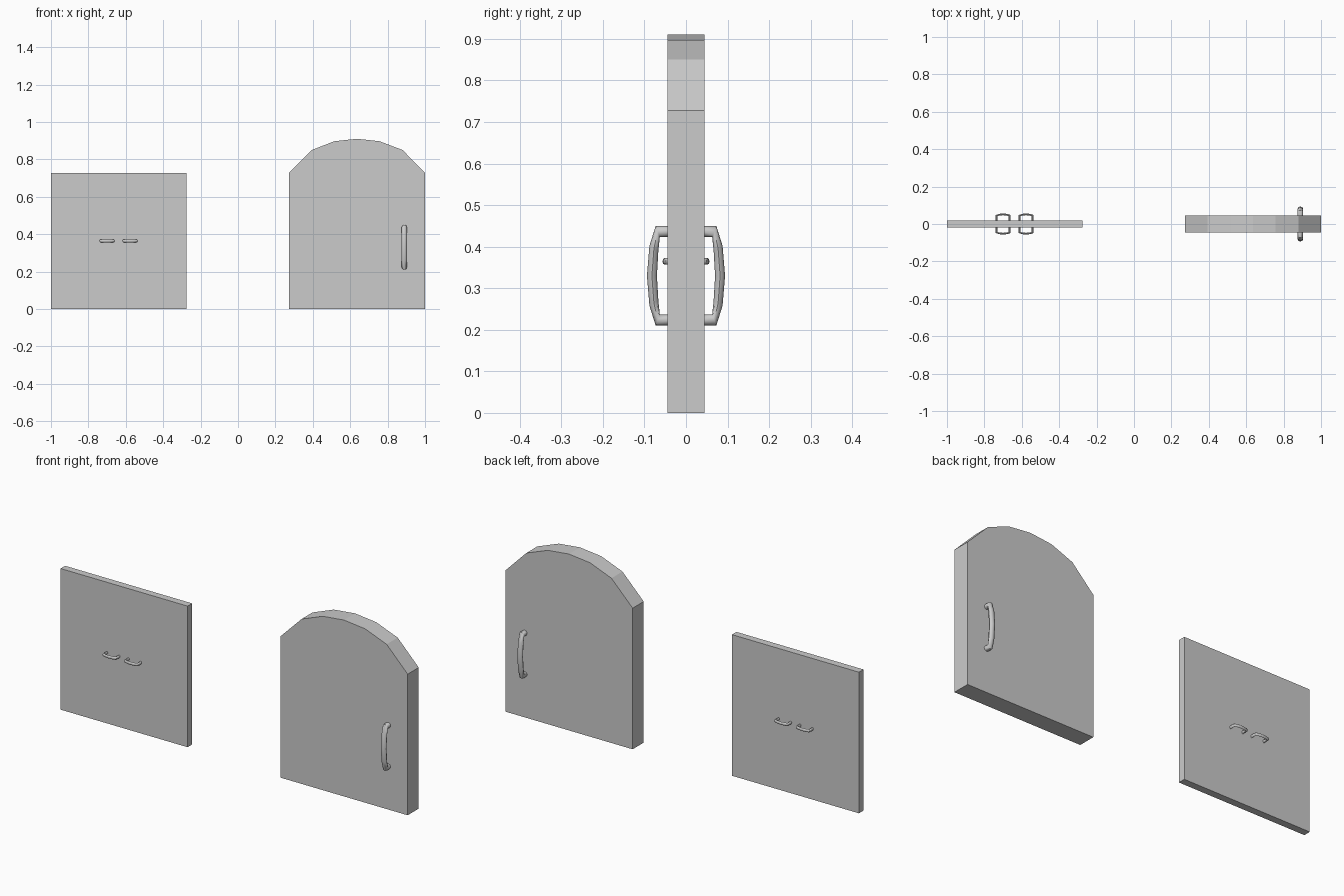
import bpy, bmesh, math

if "Cube" in bpy.data.objects:
    bpy.data.objects.remove(bpy.data.objects["Cube"])


def finish(name, bm, angle=None):
    bmesh.ops.recalc_face_normals(bm, faces=bm.faces)
    mesh = bpy.data.meshes.new(name)
    bm.to_mesh(mesh)
    bm.free()
    obj = bpy.data.objects.new(name, mesh)
    bpy.context.collection.objects.link(obj)
    if angle:
        mesh.polygons.foreach_set("use_smooth", [True] * len(mesh.polygons))
        mesh.set_sharp_from_angle(angle=math.radians(angle))
    return obj


def slab(name, outline, half):
    """Extrude an x-z outline evenly about y = 0."""
    bm = bmesh.new()
    face = bm.faces.new([bm.verts.new((x, -half, z)) for x, z in outline])
    ext = bmesh.ops.extrude_face_region(bm, geom=[face])
    moved = [v for v in ext["geom"] if isinstance(v, bmesh.types.BMVert)]
    bmesh.ops.translate(bm, verts=moved, vec=(0, 2 * half, 0))
    return finish(name, bm)


def handle(name, profile, half_width, place, sides=8):
    """Loft rings between outer and inner (depth, length) profile points."""
    full = profile + [(od, -ol, nd, -nl) for od, ol, nd, nl in profile[-2::-1]]
    bm = bmesh.new()
    rings = []
    for od, ol, nd, nl in full:
        ring = []
        for i in range(sides):
            a = 2 * math.pi * i / sides
            t = 0.5 + 0.5 * math.cos(a)
            ring.append(bm.verts.new(place(nd + (od - nd) * t, nl + (ol - nl) * t,
                                           half_width * math.sin(a))))
        rings.append(ring)
    for r, s in zip(rings, rings[1:]):
        for i in range(sides):
            j = (i + 1) % sides
            bm.faces.new((r[i], r[j], s[j], s[i]))
    bm.faces.new(rings[0])
    bm.faces.new(rings[-1])
    return finish(name, bm, 50)


# Square cabinet panel
slab("square_panel", [(-1, 0), (-0.275, 0), (-0.275, 0.728), (-1, 0.728)], 0.0185)

# Arched door
arch = [(1, 0.728), (0.88, 0.85), (0.757, 0.897), (0.6365, 0.91),
        (0.515, 0.897), (0.394, 0.85), (0.273, 0.728)]
slab("arched_door", [(0.273, 0), (1, 0)] + arch, 0.045)

# Handles on both faces: outer depth, outer length, inner depth, inner length
long_pull = [(0.043, 0.12, 0.043, 0.093), (0.073, 0.12, 0.063, 0.093),
             (0.088, 0.072, 0.0665, 0.06), (0.094, 0.0, 0.07, 0.0)]
short_pull = [(0.016, 0.04, 0.016, 0.030), (0.048, 0.04, 0.042, 0.030),
              (0.054, 0.023, 0.0455, 0.019), (0.0565, 0.0, 0.047, 0.0)]

for side, s in (("front", -1), ("back", 1)):
    handle(f"door_handle_{side}", long_pull, 0.0145,
           lambda d, l, w: (0.889 + w, s * d, 0.33 + l))
    for label, cx in (("left", -0.70), ("right", -0.577)):
        handle(f"panel_handle_{label}_{side}", short_pull, 0.008,
               lambda d, l, w: (cx + l, s * d, 0.3645 + w))
